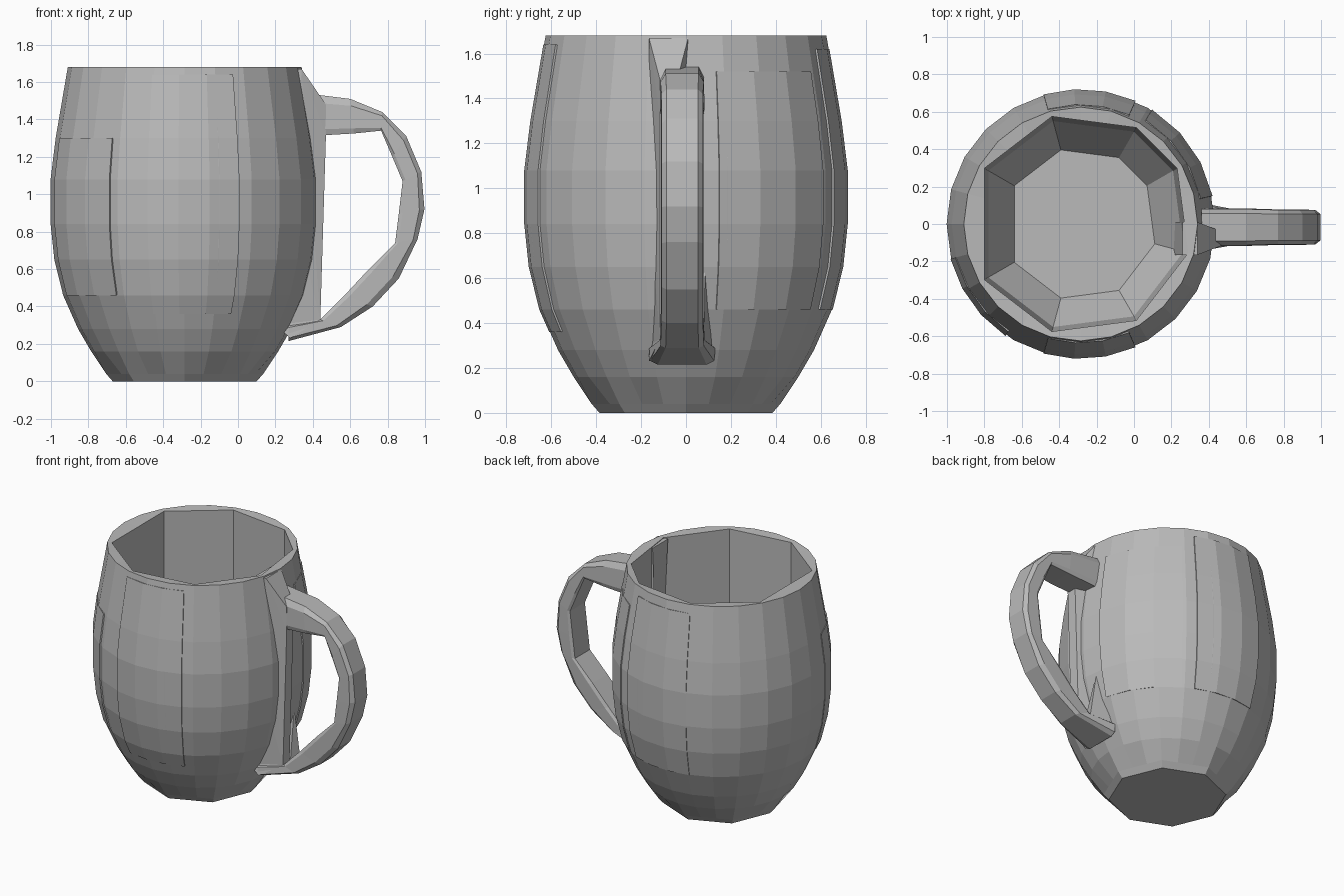
import bpy, bmesh
from math import cos, sin, pi, radians

if "Cube" in bpy.data.objects:
    bpy.data.objects.remove(bpy.data.objects["Cube"], do_unlink=True)

grey = bpy.data.materials.new("warm_grey_clay")
grey.use_nodes = True
colour = (0.49, 0.49, 0.49, 1)
grey.diffuse_color = colour
grey.node_tree.nodes["Principled BSDF"].inputs["Base Color"].default_value = colour

CX = -0.285
SEGMENTS = 24
# Outer wall as (radius, height)
WALL = [(0.385, 0), (0.42, 0.04), (0.5, 0.16), (0.57, 0.28), (0.65, 0.46),
        (0.697, 0.65), (0.717, 0.84), (0.717, 1.08), (0.69, 1.3), (0.625, 1.68)]
# Cavity as (radius, height), with flat sides between the corner segments
CAVITY = [(0.595, 1.675), (0.595, 1.1), (0.57, 0.46), (0.41, 0.22)]
CAVITY_CORNERS = [2, 4, 7, 10, 14, 17, 20, 23]
BASE_CORNERS = range(0, SEGMENTS, 3)


def finish(bm, name):
    bmesh.ops.recalc_face_normals(bm, faces=bm.faces)
    mesh = bpy.data.meshes.new(name)
    bm.to_mesh(mesh)
    bm.free()
    mesh.materials.append(grey)
    obj = bpy.data.objects.new(name, mesh)
    bpy.context.collection.objects.link(obj)
    return obj


def bridge(bm, a, b, closed=True):
    n = len(a)
    for i in range(n if closed else n - 1):
        j = (i + 1) % n
        bm.faces.new((a[i], a[j], b[j], b[i]))


def radius_at(z):
    for (r0, z0), (r1, z1) in zip(WALL, WALL[1:]):
        if z <= z1:
            return r0 + (r1 - r0) * (z - z0) / (z1 - z0)
    return WALL[-1][0]


def polar(r, angle, z):
    return (CX + r * cos(angle), r * sin(angle), z)


def ring(bm, r, z, corners=range(SEGMENTS)):
    # points between two corners are moved onto the chord that joins them
    step = 2 * pi / SEGMENTS
    corners = list(corners)
    points = {}
    for a, b in zip(corners, corners[1:] + [corners[0] + SEGMENTS]):
        for i in range(a, b):
            k = cos((b - a) / 2 * step) / cos((i - (a + b) / 2) * step)
            points[i % SEGMENTS] = bm.verts.new(polar(r * k, i * step, z))
    return [points[i] for i in range(SEGMENTS)]


# Cup: faceted barrel outside, flat-sided hollow inside
bm = bmesh.new()
rings = [ring(bm, r, z, BASE_CORNERS) if z < 0.1 else ring(bm, r, z)
         for r, z in WALL]
rings += [ring(bm, r, z, CAVITY_CORNERS) for r, z in CAVITY]
for lower, upper in zip(rings, rings[1:]):
    bridge(bm, lower, upper)
bm.faces.new(rings[0])
bm.faces.new(rings[-1])
finish(bm, "cup_body")


# Thin raised clay patches that leave seams on the wall
def patch(name, start, end, low, high):
    bm = bmesh.new()
    steps = max(2, round((end - start) / 15))
    heights = [low] + [z for _, z in WALL if low + 0.03 < z < high - 0.03] + [high]
    rows = []
    for z in heights:
        rows.append([bm.verts.new(polar(radius_at(z) + 0.004,
                     radians(start + (end - start) * i / steps), z))
                     for i in range(steps + 1)])
    for a, b in zip(rows, rows[1:]):
        bridge(bm, a, b, closed=False)
    solid = finish(bm, name).modifiers.new("thickness", "SOLIDIFY")
    solid.thickness = 0.009
    solid.offset = -1


patch("front_patch", -106, -66, 0.36, 1.64)
patch("front_right_patch", -165, -124, 0.46, 1.3)
patch("back_left_patch", 12, 58, 0.46, 1.52)
patch("back_patch", 66, 106, 0.46, 1.62)

# Handle: outer point, inner point and width, lofted with a chamfered section
STATIONS = [((0.36, 1.54), (0.36, 1.31), 1.05), ((0.60, 1.51), (0.62, 1.325), 1.05),
            ((0.77, 1.44), (0.765, 1.34), 1), ((0.90, 1.31), (0.825, 1.20), 1),
            ((0.98, 1.12), (0.88, 1.07), 1), ((0.997, 0.92), (0.86, 0.90), 1),
            ((0.96, 0.76), (0.84, 0.74), 1), ((0.86, 0.55), (0.70, 0.60), 1),
            ((0.72, 0.40), (0.57, 0.46), 1), ((0.55, 0.29), (0.44, 0.33), 1.05),
            ((0.27, 0.215), (0.27, 0.30), 1.55)]
SECTION = [(0, 0.07), (0.2, 0.092), (0.85, 0.095), (1, 0.085)]
bm = bmesh.new()
loops = []
for outer, inner, wide in STATIONS:
    half = [(outer[0] + (inner[0] - outer[0]) * t, w * wide,
             outer[1] + (inner[1] - outer[1]) * t) for t, w in SECTION]
    pts = half + [(x, -w, z) for x, w, z in reversed(half)]
    loops.append([bm.verts.new((x, y - 0.017, z)) for x, y, z in pts])
for a, b in zip(loops, loops[1:]):
    bridge(bm, a, b)
bm.faces.new(loops[0])
bm.faces.new(loops[-1])
finish(bm, "handle")

# Upright web on the front side of the handle, wider where it meets the cup
OUTLINE = [(0.26, 1.67), (0.34, 1.67), (0.47, 1.48), (0.47, 1.31),
           (0.44, 0.33), (0.28, 0.23), (0.2, 0.3), (0.3, 0.9)]
bm = bmesh.new()
sides = []
for front in (True, False):
    row = []
    for x, z in OUTLINE:
        wide = 0.05 if x < 0.4 else 0
        y = -0.115 - wide if front else -0.04 + wide
        row.append(bm.verts.new((x, y, z)))
    sides.append(row)
bridge(bm, *sides)
for row in sides:
    bm.faces.new(row)
bmesh.ops.triangulate(bm, faces=[f for f in bm.faces if len(f.verts) > 4])
finish(bm, "handle_web")

# Pointed gusset above the lower handle joint, on the back side
bm = bmesh.new()
tip = bm.verts.new((0.39, 0.085, 0.66))
foot = [bm.verts.new(p) for p in ((0.27, 0.12, 0.24), (0.44, 0.08, 0.32),
                                  (0.42, 0.0, 0.32), (0.25, 0.0, 0.25))]
bm.faces.new(foot)
for i in range(4):
    bm.faces.new((foot[i], foot[(i + 1) % 4], tip))
finish(bm, "handle_gusset")
